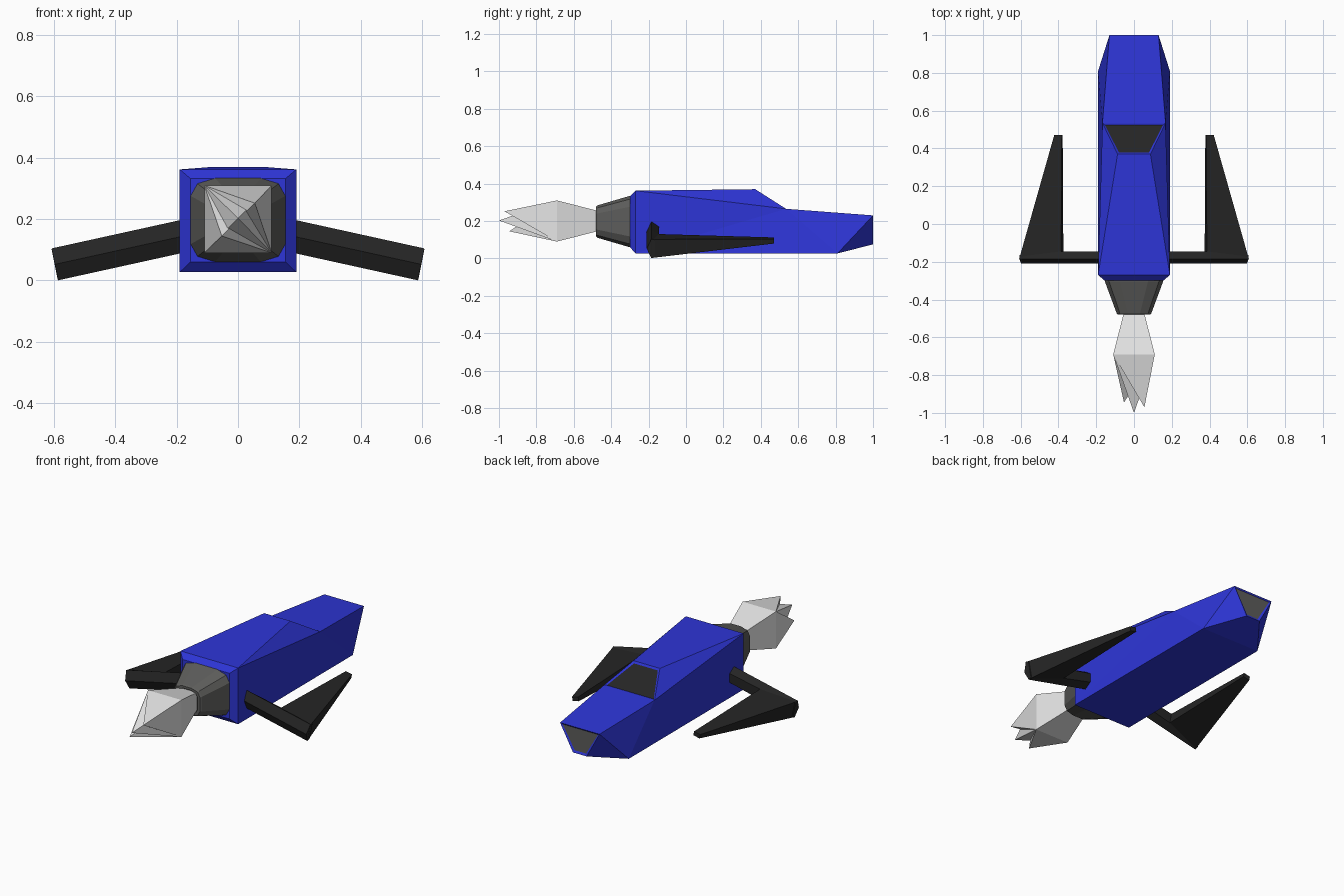
import bpy, bmesh, math

if "Cube" in bpy.data.objects:
    bpy.data.objects.remove(bpy.data.objects["Cube"])


def material(name, r, g, b):
    m = bpy.data.materials.new(name)
    m.diffuse_color = (r, g, b, 1)
    m.use_nodes = True
    m.node_tree.nodes["Principled BSDF"].inputs["Base Color"].default_value = m.diffuse_color
    return m


BLUE = material("hull blue", 0.027, 0.036, 0.68)
GREY = material("engine grey", 0.11, 0.11, 0.105)
BLACK = material("wing black", 0.018, 0.018, 0.018)
PALE = material("flame pale", 0.78, 0.78, 0.78)


def finish(name, bm, *mats):
    bmesh.ops.recalc_face_normals(bm, faces=bm.faces[:])
    me = bpy.data.meshes.new(name)
    bm.to_mesh(me)
    bm.free()
    for m in mats:
        me.materials.append(m)
    ob = bpy.data.objects.new(name, me)
    bpy.context.collection.objects.link(ob)
    return ob


def loft(bm, rings):
    """Closed skin through rings of equal length; a one-point ring makes a tip."""
    rows = [[bm.verts.new(p) for p in r] for r in rings]
    n = len(rows[0])
    for a, b in zip(rows, rows[1:]):
        for i in range(n):
            j = (i + 1) % n
            if len(b) == 1:
                bm.faces.new((a[i], a[j], b[0]))
            else:
                bm.faces.new((a[i], a[j], b[j], b[i]))
    for r in (rows[0], rows[-1]):
        if len(r) > 2:
            bm.faces.new(r)


# Hull: mirrored pairs of corner points joined into large flat panels
pairs = {
    "back_low": (0.155, -0.30, 0.06), "back_high": (0.155, -0.30, 0.332),
    "rear_low": (0.19, -0.27, 0.027), "rear_high": (0.19, -0.27, 0.362),
    "roof": (0.087, 0.37, 0.37), "brow": (0.167, 0.535, 0.265),
    "chin": (0.19, 0.81, 0.027),
    "nose_high": (0.13, 1.0, 0.23), "nose_low": (0.045, 1.0, 0.075),
}
bm = bmesh.new()
R = {k: bm.verts.new(p) for k, p in pairs.items()}
L = {k: bm.verts.new((-p[0], p[1], p[2])) for k, p in pairs.items()}


def across(a, b):
    return bm.faces.new((L[a], R[a], R[b], L[b]))


across("back_low", "back_high")
across("back_high", "rear_high")
across("back_low", "rear_low")
across("rear_high", "roof")
windshield = across("roof", "brow")
across("brow", "nose_high")
nose = across("nose_high", "nose_low")
across("nose_low", "chin")
across("chin", "rear_low")
for S in (R, L):
    for panel in (("back_low", "back_high", "rear_high", "rear_low"),
                  ("rear_high", "roof", "brow"),
                  ("rear_low", "rear_high", "brow"),
                  ("rear_low", "brow", "chin"),
                  ("chin", "brow", "nose_high"),
                  ("chin", "nose_high", "nose_low")):
        bm.faces.new([S[k] for k in panel])
bmesh.ops.recalc_face_normals(bm, faces=bm.faces[:])
# Recessed windshield and nose intake
for face, idx in ((windshield, 1), (nose, 2)):
    bmesh.ops.inset_individual(bm, faces=[face], thickness=0.015, depth=-0.006)
    face.material_index = idx
finish("hull", bm, BLUE, BLACK, GREY)


# Engine: rounded square narrowing to a round rim with a recessed mouth
def rounded(y, hw, hh, cut):
    quarter = [(hw, hh - cut * 0.72), (hw - cut * 0.28, hh - cut * 0.22), (hw - cut, hh)]
    pts = []
    for sx, sz, order in ((1, 1, 1), (-1, 1, -1), (-1, -1, 1), (1, -1, -1)):
        pts += [(sx * x, y, 0.197 + sz * z) for x, z in quarter[::order]]
    return pts


bm = bmesh.new()
loft(bm, [rounded(-0.29, 0.155, 0.137, 0.08), rounded(-0.305, 0.154, 0.136, 0.08),
          rounded(-0.472, 0.092, 0.087, 0.06), rounded(-0.48, 0.086, 0.081, 0.056),
          rounded(-0.48, 0.07, 0.067, 0.045), rounded(-0.46, 0.065, 0.062, 0.042)])
finish("engine_nozzle", bm, GREY)


# Flame: four-sided flare splitting into three pointed tongues
def square(y, h):
    return [(sx * h, y, 0.2 + sz * h) for sx, sz in ((1, 1), (-1, 1), (-1, -1), (1, -1))]


bm = bmesh.new()
loft(bm, [square(-0.455, 0.05), square(-0.69, 0.11), [(0, -1.0, 0.203)]])
for tip in ((0.055, -0.97, 0.252), (-0.053, -0.945, 0.145)):
    loft(bm, [square(-0.69, 0.11), [tip]])
finish("engine_flame", bm, PALE)


# Wings: drooping arm with a ridged rear, and a forward-pointing blade
def droop(x):
    return 0.142 - 0.22 * (x - 0.19)


def arm_ring(x, front, front_h):
    profile = [(-0.21, 0), (-0.185, 0.052), (front, front_h), (front, -front_h), (-0.185, -0.052)]
    return [(x + 0.2 * h, y, droop(x) + h) for y, h in profile]


blade_plan = [(0.38, -0.145, 0.03), (0.598, -0.185, 0.05),
              (0.42, 0.47, 0.012), (0.38, 0.47, 0.012)]
for side, sign in (("right", 1), ("left", -1)):
    bm = bmesh.new()
    loft(bm, [arm_ring(0.15, -0.145, 0.025), arm_ring(0.38, -0.145, 0.03),
              arm_ring(0.597, -0.165, 0.045)])
    for v in bm.verts:
        v.co.x *= sign
    finish(side + "_wing_arm", bm, BLACK)

    bm = bmesh.new()
    loft(bm, [[(x + 0.2 * s * h, y, droop(x) + s * h) for x, y, h in blade_plan]
              for s in (-1, 1)])
    for v in bm.verts:
        v.co.x *= sign
    finish(side + "_wing_blade", bm, BLACK)
